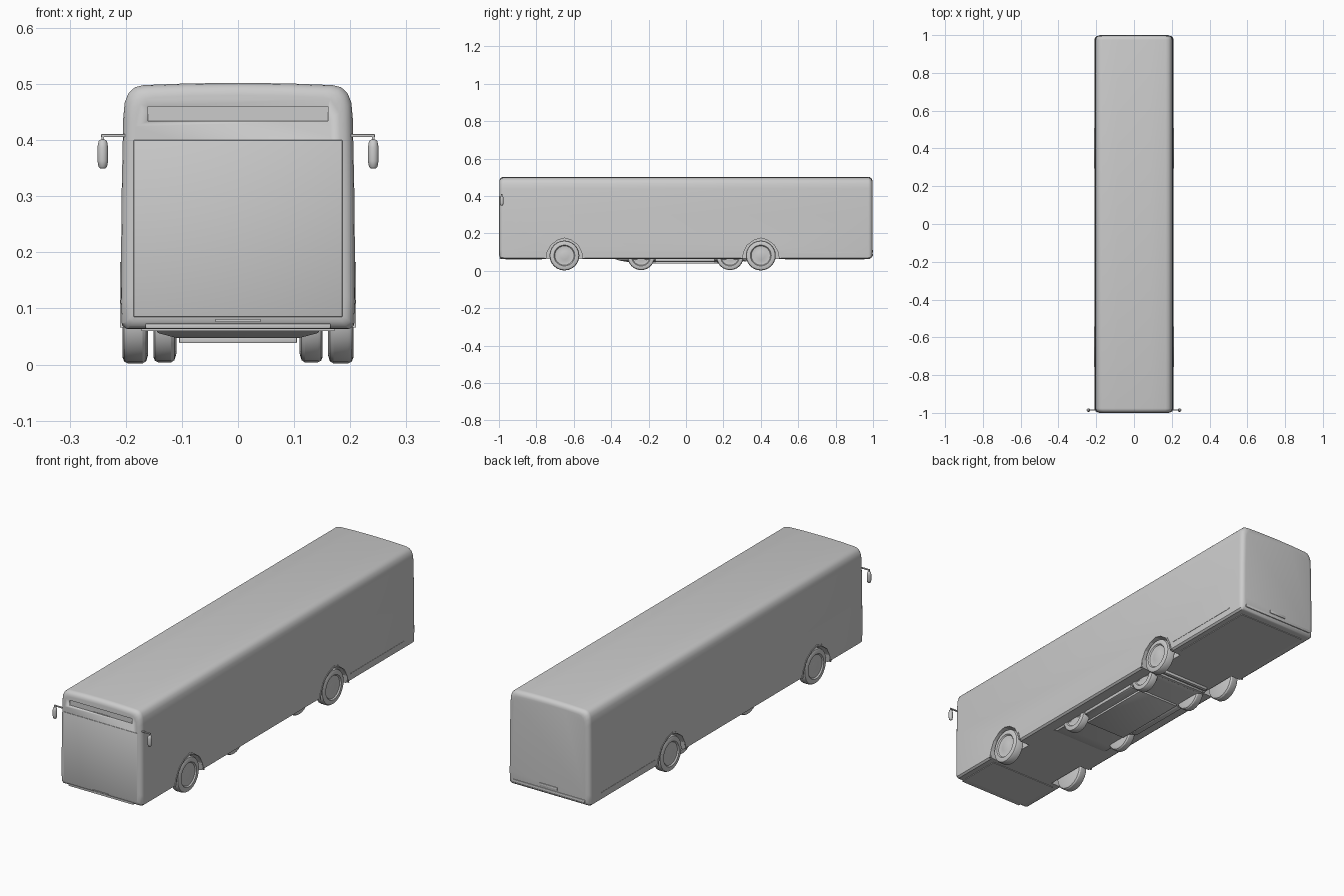
import bpy, bmesh, math
from mathutils import Vector

if "Cube" in bpy.data.objects:
    bpy.data.objects.remove(bpy.data.objects["Cube"])


def make(name, bm, smooth=30):
    bmesh.ops.recalc_face_normals(bm, faces=bm.faces)
    me = bpy.data.meshes.new(name)
    bm.to_mesh(me)
    bm.free()
    ob = bpy.data.objects.new(name, me)
    bpy.context.collection.objects.link(ob)
    bpy.ops.object.select_all(action='DESELECT')
    ob.select_set(True)
    bpy.context.view_layer.objects.active = ob
    if smooth:
        bpy.ops.object.shade_smooth_by_angle(angle=math.radians(smooth))
    return ob


def loft(name, rings, closed=False, smooth=30):
    """Skin a list of point rings; cap both ends unless closed into a loop."""
    bm = bmesh.new()
    vs = [[bm.verts.new(p) for p in r] for r in rings]
    n = len(rings[0])
    pairs = list(zip(vs, vs[1:])) + ([(vs[-1], vs[0])] if closed else [])
    for a, b in pairs:
        for i in range(n):
            j = (i + 1) % n
            bm.faces.new((a[i], a[j], b[j], b[i]))
    if not closed:
        bm.faces.new(vs[0])
        bm.faces.new(vs[-1])
    return make(name, bm, smooth)


def box(name, lo, hi, bevel=0.0):
    bm = bmesh.new()
    lo, hi = Vector(lo), Vector(hi)
    bmesh.ops.create_cube(bm, size=1)
    for v in bm.verts:
        v.co = (lo + hi) / 2 + v.co * (hi - lo)
    if bevel:
        bmesh.ops.bevel(bm, geom=bm.edges[:], offset=bevel, segments=2,
                        affect='EDGES', profile=0.5)
    return make(name, bm)


def wheel(name, s, x_in, x_out, y, z, r):
    """Lathe a tyre and recessed rim around the x axis."""
    w = x_out - x_in
    prof = [(0, 0.001), (0, .80), (.08, .95), (.22, 1), (.78, 1), (.93, .96),
            (1, .86), (1, .70), (.88, .64), (.84, .45), (.92, .28), (.92, .001)]
    n = 24
    rings = [[(s * (x_in + u * w), y + r * q * math.cos(2 * math.pi * i / n),
               z + r * q * math.sin(2 * math.pi * i / n)) for i in range(n)]
             for u, q in prof]
    return loft(name, rings)


def cut(target, cutter):
    bpy.ops.object.select_all(action='DESELECT')
    bpy.context.view_layer.objects.active = target
    target.select_set(True)
    m = target.modifiers.new("cut", 'BOOLEAN')
    m.operation = 'DIFFERENCE'
    m.solver = 'EXACT'
    m.object = cutter
    bpy.ops.object.modifier_apply(modifier=m.name)
    bpy.data.objects.remove(cutter)


# Body shell: crowned section lofted along y with rounded ends
half = [(.198, .063), (.207, .070), (.209, .11), (.2075, .30), (.2045, .44),
        (.202, .467), (.195, .484), (.184, .494), (.168, .498), (.09, .501)]
section = half + [(0, .502)] + [(-x, z) for x, z in reversed(half)]


def ring(y, d):
    k, m = 1 - d / .207, 1 - d / .22
    return [(x * k, y, .283 + (z - .283) * m) for x, z in section]


R = .022
arc = [math.radians(a) for a in (90, 67, 45, 22, 0)]
stations = [(-.998 + R * (1 - math.sin(a)), R * (1 - math.cos(a))) for a in arc]
stations += [(.997 - R * (1 - math.sin(a)), R * (1 - math.cos(a)))
             for a in reversed(arc)]
body = loft("bus_body", [ring(y, d) for y, d in stations])

# Wheel arch pockets and raised arch lips
arch = [(-.100, .05), (-.092, .10), (-.072, .138), (-.035, .165), (0, .175),
        (.035, .165), (.072, .138), (.092, .10), (.100, .05)]
AXLES = {"front": -.65, "rear": .40}
for label, yc in AXLES.items():
    for s in (-1, 1):
        side = "right" if s > 0 else "left"
        cut(body, loft("arch_cutter", [[(s * x, yc + a, b) for a, b in arch]
                                       for x in (.148, .25)], smooth=0))
        lip = []
        for a, b in arch:
            b = max(b, .066)
            o = Vector((a, b - .07)) * 1.07
            oz = max(o.y + .07, .066)
            lip.append([(s * .200, yc + a, b), (s * .2105, yc + a, b),
                        (s * .2105, yc + o.x, oz), (s * .200, yc + o.x, oz)])
        loft(f"{label}_{side}_arch_lip", lip)
        wheel(f"{label}_{side}_wheel", s, .160, .206, yc, .082, .080)

# Destination sign recess and front panels
cut(body, box("sign_cutter", (-.16, -1.02, .434), (.16, -.991, .460)))
box("sign_ledge", (-.042, -.993, .4345), (.042, -.990, .437))
box("windscreen", (-.186, -1.0, .085), (.186, -.99, .400), .001)
box("front_bumper_lip", (-.165, -.996, .064), (.165, -.97, .073), .002)
box("front_grille_slot", (-.04, -1.0, .076), (.04, -.99, .081))

# Rear bumper and plate holder
box("rear_bumper", (-.185, .98, .078), (.185, 1.0, .092), .003)
box("rear_plate_holder", (-.045, .985, .098), (.045, 1.0, .112), .002)

# Side trim strips
for s in (-1, 1):
    side = "right" if s > 0 else "left"
    xs = sorted((s * .204, s * .2098))
    box(f"{side}_skirt_trim", (xs[0], .52, .098), (xs[1], .91, .102))

# Floor panels
box("rear_floor_panel", (-.172, .53, .060), (.172, .955, .066))
box("front_floor_panel", (-.172, -.965, .060), (.172, -.77, .066))

# Underbody: tapered tray, centre plate, side sills and cross bars
loft("underbody_tray", [
    [(-w, y0, z), (w, y0, z), (w, y1, z), (-w, y1, z)]
    for w, y0, y1, z in ((.150, -.39, .33, .066), (.142, -.36, .32, .056),
                         (.108, -.31, .29, .047))])
box("underbody_plate", (-.105, -.20, .038), (.105, .17, .050), .002)
for i, y in enumerate((.315, .345)):
    box(f"rear_cross_bar_{i + 1}", (-.13, y - .008, .050), (.13, y + .008, .066), .003)
for s in (-1, 1):
    side = "right" if s > 0 else "left"
    xs = sorted((s * .118, s * .150))
    box(f"{side}_sill", (xs[0], -.165, .048), (xs[1], .155, .068), .007)
    for label, y in (("front", -.24), ("rear", .235)):
        wheel(f"inner_{label}_{side}_wheel", s, .110, .151, y, .077, .073)

# Wing mirrors on thin arms
for s in (-1, 1):
    side = "right" if s > 0 else "left"
    xs = sorted((s * .190, s * .244))
    box(f"{side}_mirror_arm", (xs[0], -.988, .4055), (xs[1], -.981, .4105), .001)
    box(f"{side}_mirror_stem", (s * .241 - .002, -.987, .395),
        (s * .241 + .002, -.982, .407))
    n = 16
    prof = [(-.026, .004), (-.023, .0075), (-.012, .0095), (.012, .0095),
            (.023, .0075), (.026, .004)]
    loft(f"{side}_mirror", [[(s * .241 + r * math.cos(2 * math.pi * i / n),
                              -.985 + r * math.sin(2 * math.pi * i / n), .375 + h)
                             for i in range(n)] for h, r in prof], smooth=50)
